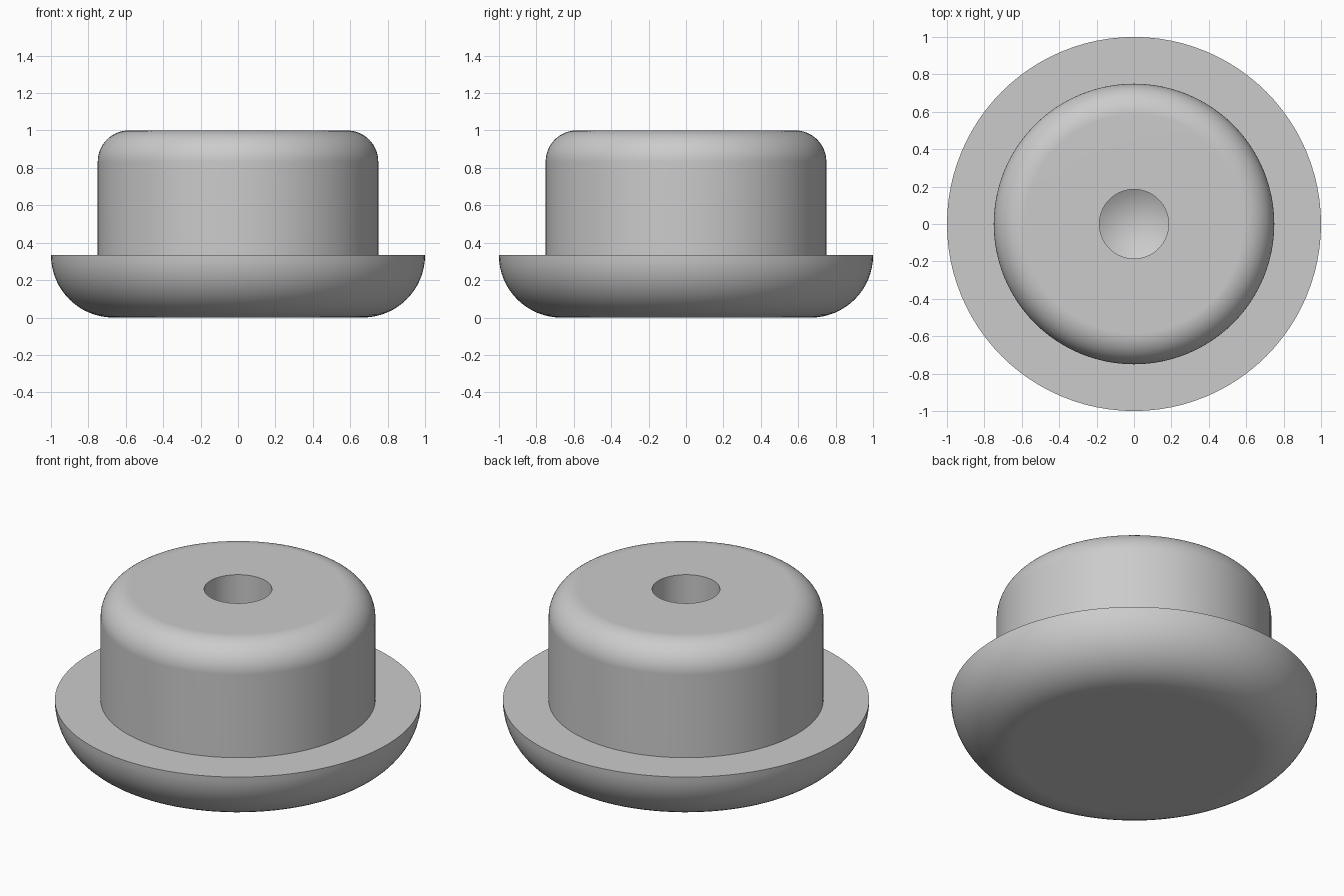
import bpy, bmesh
from math import sin, cos, pi, radians
from mathutils import Vector

cube = bpy.data.objects.get("Cube")
if cube:
    bpy.data.objects.remove(cube, do_unlink=True)

SIDES = 96

grey = bpy.data.materials.new("plain_grey")
grey.use_nodes = True
COLOUR = (0.6, 0.6, 0.6, 1)
grey.diffuse_color = COLOUR
grey.node_tree.nodes["Principled BSDF"].inputs["Base Color"].default_value = COLOUR


def fillet(r, z, radius, start, end, steps=16):
    """Arc of (radius, height) points about a centre, angles in degrees."""
    angles = [radians(start + (end - start) * i / steps) for i in range(steps + 1)]
    return [(r + radius * cos(a), z + radius * sin(a)) for a in angles]


def revolve(name, profile):
    """Turn a half profile about the z axis into a solid."""
    bm = bmesh.new()
    verts = [bm.verts.new((r, 0, z)) for r, z in profile]
    edges = [bm.edges.new(pair) for pair in zip(verts, verts[1:])]
    bmesh.ops.spin(bm, geom=verts + edges, cent=Vector(), axis=Vector((0, 0, 1)),
                   angle=2 * pi, steps=SIDES, use_merge=True)
    bmesh.ops.remove_doubles(bm, verts=bm.verts, dist=0.0001)
    bmesh.ops.recalc_face_normals(bm, faces=bm.faces)
    mesh = bpy.data.meshes.new(name)
    bm.to_mesh(mesh)
    bm.free()
    mesh.materials.append(grey)
    obj = bpy.data.objects.new(name, mesh)
    bpy.context.collection.objects.link(obj)
    bpy.ops.object.select_all(action="DESELECT")
    obj.select_set(True)
    bpy.context.view_layer.objects.active = obj
    bpy.ops.object.shade_smooth_by_angle(angle=radians(25))
    # Keep flat areas flat beside the fillets
    weighted = obj.modifiers.new("weighted_normals", "WEIGHTED_NORMAL")
    weighted.keep_sharp = True
    return obj


RIM = 1 / 3      # flange height and lower fillet radius
ROUND = 1 / 6    # upper fillet radius
BODY = 0.75
HOLE = 0.185

profile = [(0, 0)]
profile += fillet(1 - RIM, RIM, RIM, -90, 0)            # rounded flange
profile += [(BODY, RIM)]                                # flange top
profile += fillet(BODY - ROUND, 1 - ROUND, ROUND, 0, 90)  # body and rounded shoulder
profile += [(HOLE, 1), (HOLE, 0.44), (0, 0.33)]         # drilled blind hole
revolve("flanged_plug", profile)
